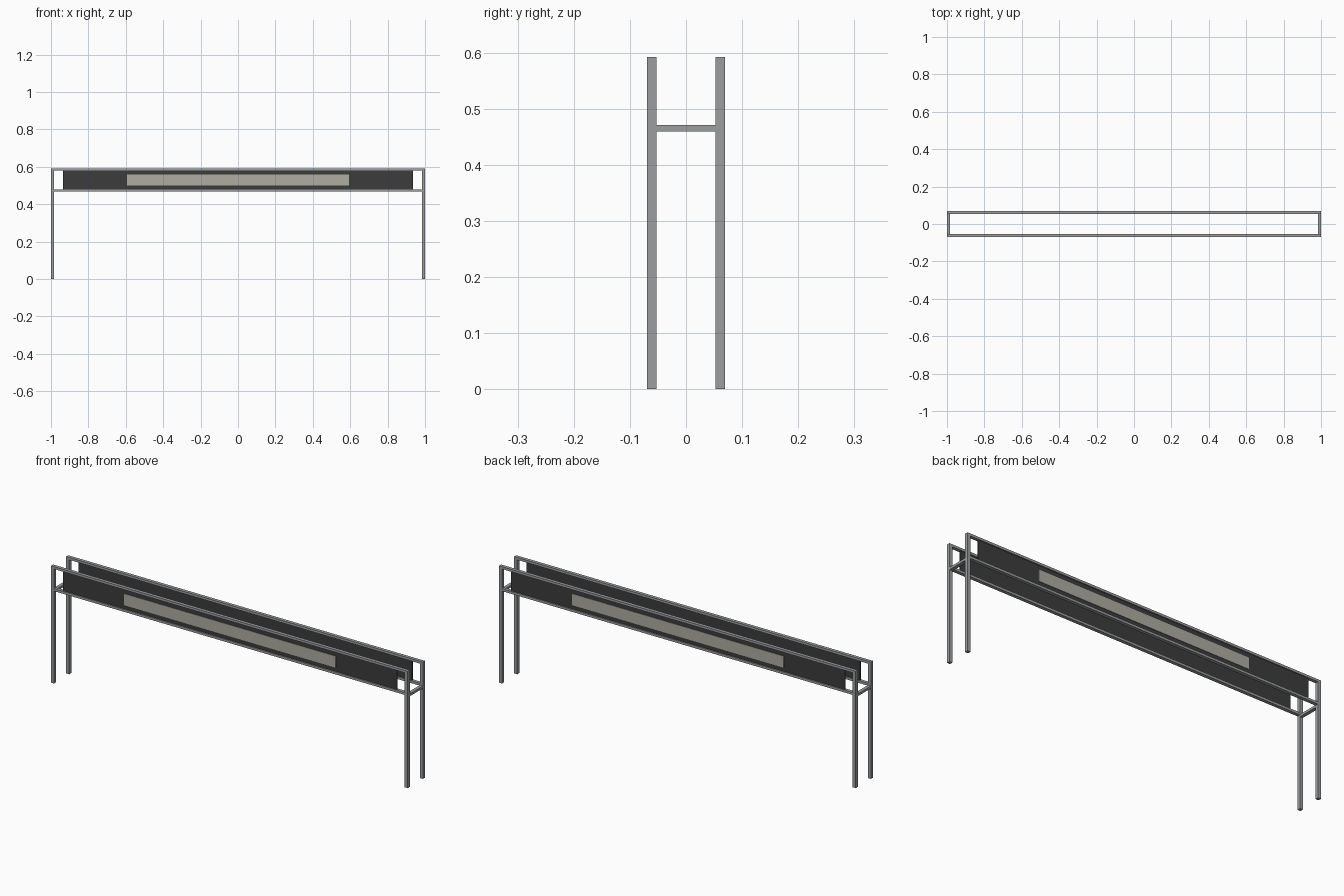
import bpy

if "Cube" in bpy.data.objects:
    bpy.data.objects.remove(bpy.data.objects["Cube"])


def material(name, color):
    m = bpy.data.materials.new(name)
    m.diffuse_color = color
    m.use_nodes = True
    m.node_tree.nodes["Principled BSDF"].inputs["Base Color"].default_value = m.diffuse_color
    return m


STEEL = material("steel_grey", (0.33, 0.34, 0.35, 1))
DARK = material("dark_panel", (0.045, 0.045, 0.048, 1))
PALE = material("pale_insert", (0.42, 0.42, 0.36, 1))


def box(name, lo, hi, mat):
    """Box from its low and high corners."""
    bpy.ops.mesh.primitive_cube_add(
        size=1, location=[(a + b) / 2 for a, b in zip(lo, hi)])
    o = bpy.context.object
    o.name = name
    o.scale = [b - a for a, b in zip(lo, hi)]
    bpy.ops.object.transform_apply(location=False, rotation=False, scale=True)
    o.data.materials.append(mat)
    return o


T = 0.017                 # square tube width
X, Y, H = 1.0, 0.0695, 0.592
XI, YI = X - T, Y - T     # inner faces of the legs
YC = Y - T / 2            # middle of the side frames


def y_box(name, s, x, y, z, mat):
    """Box spanning x, |y| and z ranges on the front (s=-1) or back (s=1)."""
    ys = sorted((s * y[0], s * y[1]))
    box(name, (x[0], ys[0], z[0]), (x[1], ys[1], z[1]), mat)


for s, side in ((-1, "front"), (1, "back")):
    # Corner legs
    y_box(side + "_left_leg", s, (-X, -XI), (YI, Y), (0, H), STEEL)
    y_box(side + "_right_leg", s, (XI, X), (YI, Y), (0, H), STEEL)
    # Long rails
    y_box(side + "_top_rail", s, (-XI, XI), (YI, Y), (H - 0.012, H), STEEL)
    y_box(side + "_lower_rail", s, (-XI, XI), (YI, Y), (0.468, 0.480), STEEL)
    # Dark panel with pale insert on its outer face
    y_box(side + "_panel", s, (-0.935, 0.935), (YC - 0.003, YC + 0.003),
          (0.480, H - 0.012), DARK)
    y_box(side + "_panel_insert", s, (-0.594, 0.594), (YC + 0.003, YC + 0.005),
          (0.500, 0.558), PALE)

# Short cross bars joining front and back legs
box("left_cross_bar", (-X, -YI, 0.459), (-XI, YI, 0.471), STEEL)
box("right_cross_bar", (XI, -YI, 0.459), (X, YI, 0.471), STEEL)
